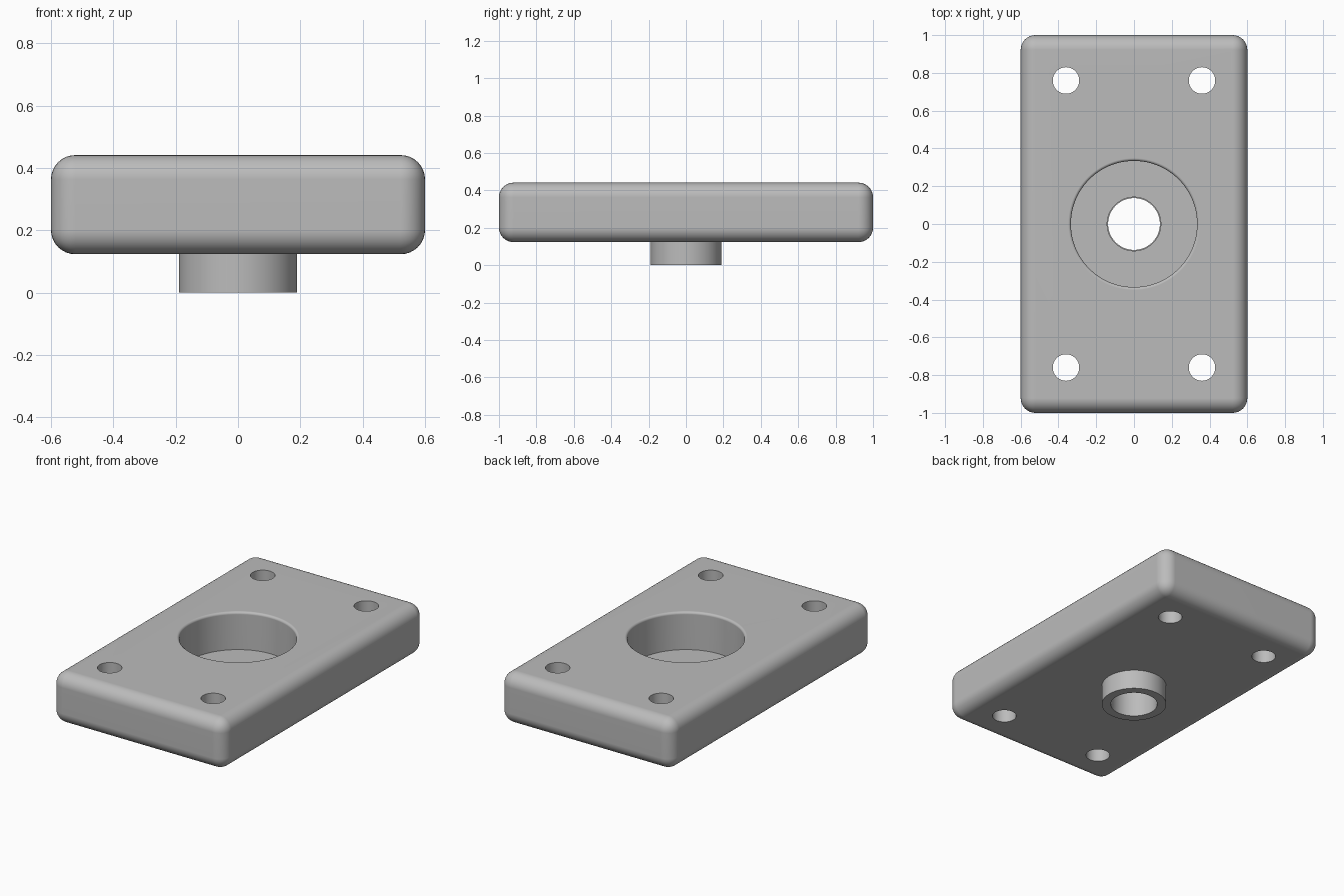
import bpy, bmesh, math
from mathutils import Vector

HALF_X, HALF_Y = 0.6, 1.0
BOTTOM, TOP = 0.123, 0.441
ROUND = 0.078          # outer edge rounding
POCKET_R, POCKET_Z, RIM = 0.334, 0.205, 0.015
BORE_R, BOSS_R, SEAT_R = 0.137, 0.19, 0.142
HOLE_R, HOLE_X, HOLE_Y = 0.07, 0.36, 0.76

if "Cube" in bpy.data.objects:
    bpy.data.objects.remove(bpy.data.objects["Cube"], do_unlink=True)

steel = bpy.data.materials.new("grey_metal")
steel.use_nodes = True
grey = (0.5, 0.5, 0.5, 1)
steel.diffuse_color = grey
steel.node_tree.nodes["Principled BSDF"].inputs["Base Color"].default_value = grey


def make_object(name, bm):
    bmesh.ops.recalc_face_normals(bm, faces=bm.faces)
    mesh = bpy.data.meshes.new(name)
    bm.to_mesh(mesh)
    bm.free()
    mesh.materials.append(steel)
    obj = bpy.data.objects.new(name, mesh)
    bpy.context.collection.objects.link(obj)
    return obj


def lathe(name, profile, closed=False, steps=96, centre=(0, 0)):
    """Revolve (radius, height) points about a vertical axis."""
    bm = bmesh.new()
    verts = [bm.verts.new((r, 0, z)) for r, z in profile]
    edges = [bm.edges.new(pair) for pair in zip(verts, verts[1:])]
    if closed:
        edges.append(bm.edges.new((verts[-1], verts[0])))
    bmesh.ops.spin(bm, geom=verts + edges, cent=(0, 0, 0), axis=(0, 0, 1),
                   angle=math.tau, steps=steps)
    bmesh.ops.remove_doubles(bm, verts=bm.verts, dist=1e-5)
    bmesh.ops.translate(bm, verts=bm.verts, vec=Vector((*centre, 0)))
    return make_object(name, bm)


def finish(obj):
    bpy.ops.object.select_all(action='DESELECT')
    bpy.context.view_layer.objects.active = obj
    obj.select_set(True)
    for mod in list(obj.modifiers):
        bpy.ops.object.modifier_apply(modifier=mod.name)
    bpy.ops.object.shade_smooth_by_angle(angle=math.radians(30))
    # Keep the broad faces truly flat beside the rounded edges
    normals = obj.modifiers.new("flat_faces", 'WEIGHTED_NORMAL')
    normals.keep_sharp = True


# Rounded rectangular plate
bm = bmesh.new()
bmesh.ops.create_cube(bm, size=1)
bmesh.ops.scale(bm, verts=bm.verts, vec=(2 * HALF_X, 2 * HALF_Y, TOP - BOTTOM))
bmesh.ops.translate(bm, verts=bm.verts, vec=(0, 0, (TOP + BOTTOM) / 2))
bmesh.ops.bevel(bm, geom=bm.edges[:], offset=ROUND, segments=8, profile=0.5,
                affect='EDGES', clamp_overlap=True)
plate = make_object("mounting_plate", bm)

# Central pocket with a softened rim, and the opening in its floor
rim = [(POCKET_R + RIM * (1 - math.sin(a)), TOP - RIM * (1 - math.cos(a)))
       for a in (math.pi / 2 * i / 5 for i in range(6))]
cutters = [lathe("pocket_cutter",
                 [(0, TOP + 0.1), (POCKET_R + RIM, TOP + 0.1)] + rim +
                 [(POCKET_R, POCKET_Z), (SEAT_R, POCKET_Z),
                  (SEAT_R, BOTTOM - 0.1), (0, BOTTOM - 0.1)])]

# Four corner bolt holes
for sx in (-1, 1):
    for sy in (-1, 1):
        cutters.append(lathe("bolt_hole_cutter",
                             [(0, 0), (HOLE_R, 0), (HOLE_R, 1), (0, 1)],
                             steps=48, centre=(sx * HOLE_X, sy * HOLE_Y)))

for cutter in cutters:
    cutter.hide_render = True
    cut = plate.modifiers.new("cut", 'BOOLEAN')
    cut.operation = 'DIFFERENCE'
    cut.solver = 'EXACT'
    cut.object = cutter
finish(plate)
for cutter in cutters:
    bpy.data.objects.remove(cutter, do_unlink=True)

# Hollow boss under the plate
finish(lathe("boss_sleeve", [(BORE_R, 0), (BOSS_R, 0),
                             (BOSS_R, BOTTOM), (BORE_R, BOTTOM)], closed=True))
